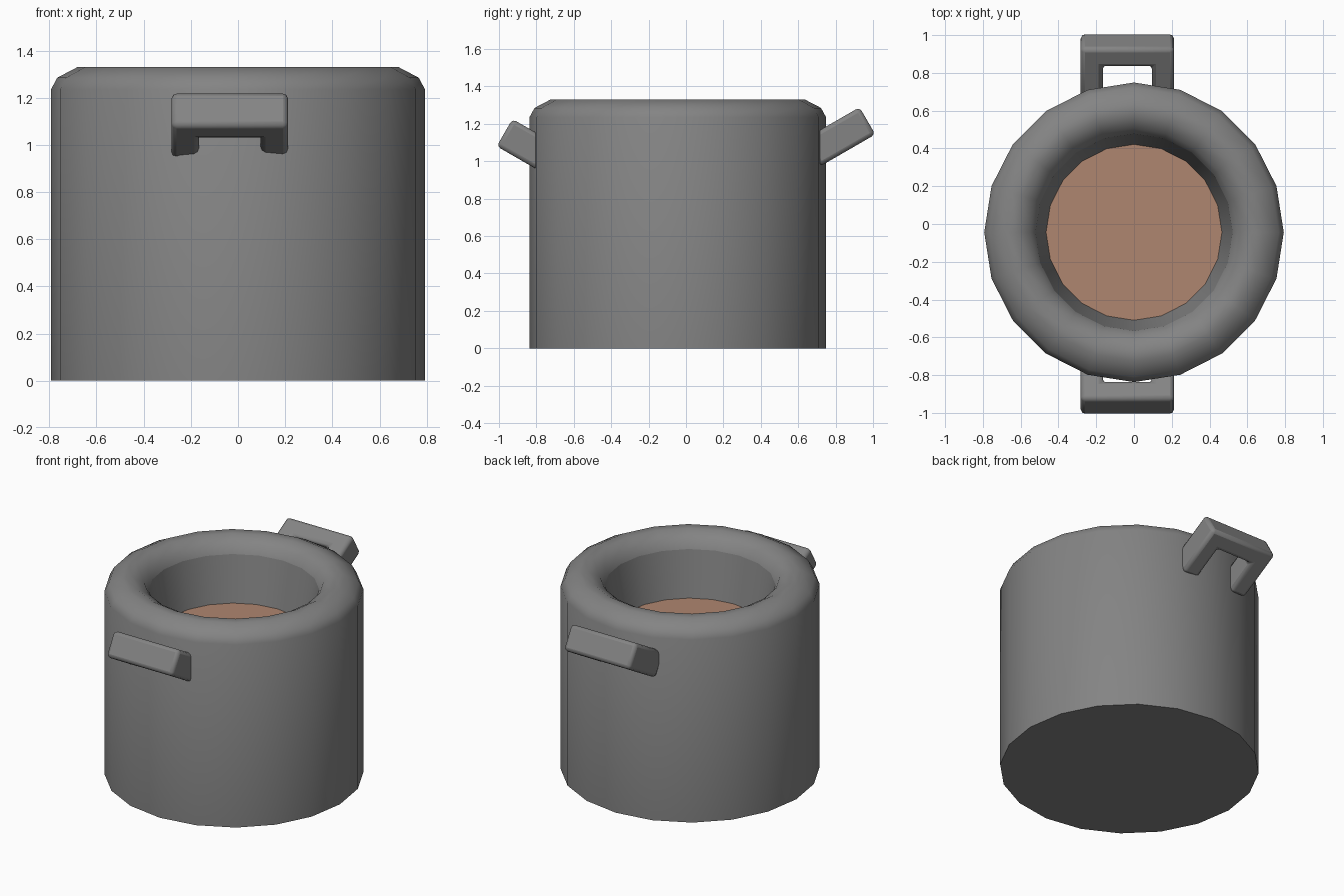
import bpy, bmesh, math

if "Cube" in bpy.data.objects:
    bpy.data.objects.remove(bpy.data.objects["Cube"])

SIDES = 20
CENTRE = (0, -0.044, 0)


def material(name, rgb):
    mat = bpy.data.materials.new(name)
    mat.diffuse_color = (*rgb, 1)
    mat.use_nodes = True
    mat.node_tree.nodes["Principled BSDF"].inputs["Base Color"].default_value = mat.diffuse_color
    return mat


DARK = material("dark_iron", (0.23, 0.23, 0.23))
BROWN = material("brown", (0.43, 0.24, 0.16))


def finish(name, bm, loc, mat, angle):
    me = bpy.data.meshes.new(name)
    bm.to_mesh(me)
    bm.free()
    me.materials.append(mat)
    ob = bpy.data.objects.new(name, me)
    bpy.context.collection.objects.link(ob)
    ob.location = loc
    bpy.ops.object.select_all(action='DESELECT')
    ob.select_set(True)
    bpy.context.view_layer.objects.active = ob
    bpy.ops.object.shade_smooth_by_angle(angle=math.radians(angle))
    return ob


def lathe(name, profile, mat, cap_start=False, cap_end=False):
    # Revolve (radius, height) points with optional end caps
    bm = bmesh.new()
    rings = []
    for r, z in profile:
        rings.append([bm.verts.new((r * math.cos(a), r * math.sin(a), z))
                      for a in (math.tau * i / SIDES for i in range(SIDES))])
    for lo, hi in zip(rings, rings[1:]):
        for i in range(SIDES):
            j = (i + 1) % SIDES
            bm.faces.new((lo[i], lo[j], hi[j], hi[i]))
    if cap_start:
        bm.faces.new(rings[0][::-1])
    if cap_end:
        bm.faces.new(rings[-1])
    return finish(name, bm, CENTRE, mat, 35)


def handle(name, loc, turn):
    # U-shaped grip: flat outline, extruded, rounded, tilted upward
    w, hole, bar, leg, t = 0.247, 0.13, 0.115, 0.34, 0.168
    outline = [(-w, -leg), (-w, 0), (w, 0), (w, -leg),
               (hole, -leg), (hole, -bar), (-hole, -bar), (-hole, -leg)]
    bm = bmesh.new()
    face = bm.faces.new([bm.verts.new((x, y, -t / 2)) for x, y in outline])
    ext = bmesh.ops.extrude_face_region(bm, geom=[face])
    verts = [v for v in ext['geom'] if isinstance(v, bmesh.types.BMVert)]
    bmesh.ops.translate(bm, verts=verts, vec=(0, 0, t))
    bmesh.ops.recalc_face_normals(bm, faces=bm.faces)
    ob = finish(name, bm, loc, DARK, 40)
    ob.rotation_euler = (math.radians(30), 0, turn)
    bev = ob.modifiers.new("rounding", 'BEVEL')
    bev.width = 0.022
    bev.segments = 2


# Pot body: outer wall and rounded rim
lathe("pot_body", [(0.793, 0), (0.793, 1.235), (0.766, 1.285), (0.68, 1.33),
                   (0.62, 1.33), (0.55, 1.29), (0.522, 1.235)],
      DARK, cap_start=True)

# Tapering inner wall, creased where it meets the rim
lathe("inner_wall", [(0.46, 0.90), (0.522, 1.235)][::-1], DARK, cap_end=True)

# Contents: brown disc filling the pot
lathe("filling", [(0.463, 0.905), (0.467, 0.93)], BROWN, True, True)

# Pair of side handles
handle("back_handle", (-0.035, 0.97, 1.216), 0)
handle("front_handle", (-0.035, -0.97, 1.153), math.pi)
